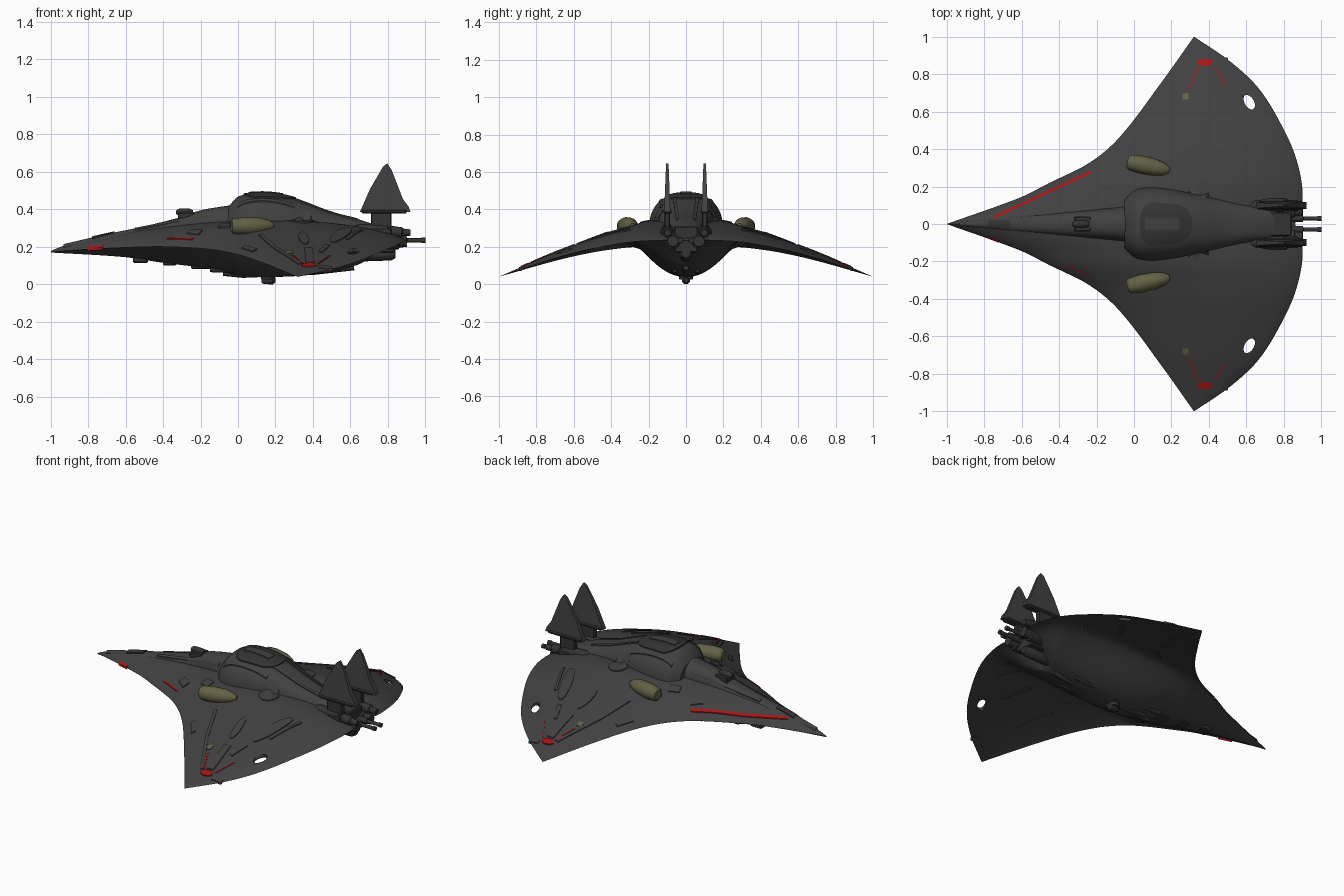
import bpy, bmesh, math
from mathutils import Vector, Matrix

if "Cube" in bpy.data.objects:
    bpy.data.objects.remove(bpy.data.objects["Cube"])

def mat(name, r, g, b):
    m = bpy.data.materials.new(name)
    m.diffuse_color = (r, g, b, 1)
    m.use_nodes = True
    m.node_tree.nodes["Principled BSDF"].inputs["Base Color"].default_value = m.diffuse_color
    return m

HULL = mat("hull_grey", .052, .052, .052)
DARK = mat("dark_metal", .034, .034, .035)
OLIVE = mat("olive", .125, .12, .06)
RED = mat("red", .36, .008, .008)

def curve(*p):
    """Smooth interpolation through (x, value) points."""
    def slope(i):
        a, b = p[max(i - 1, 0)], p[min(i + 1, len(p) - 1)]
        return (b[1] - a[1]) / (b[0] - a[0])
    def f(x):
        x = min(max(x, p[0][0]), p[-1][0])
        i = next(k for k in range(len(p) - 1) if x <= p[k + 1][0])
        h = p[i + 1][0] - p[i][0]
        t = (x - p[i][0]) / h
        return ((2*t**3 - 3*t*t + 1) * p[i][1] + (t**3 - 2*t*t + t) * h * slope(i)
                + (3*t*t - 2*t**3) * p[i + 1][1] + (t**3 - t*t) * h * slope(i + 1))
    return f

# Planform, edge heights and thickness as functions of span; keel as a function of x
LEAD = ((0, -1), (.14, -.61), (.215, -.46), (.325, -.24), (.46, -.08), (.74, .135), (1, .32))
x_lead = curve(*LEAD)
half_width = curve(*[(b, a) for a, b in LEAD])
x_trail = curve((0, .86), (.14, .9), (.35, .865), (.55, .775), (.73, .66), (.87, .51), (1, .32))
z_lead = curve((0, .175), (.13, .195), (.26, .2), (.47, .175), (.68, .13), (1, .04))
z_trail = curve((0, .235), (.13, .235), (.3, .225), (.5, .19), (.7, .14), (.85, .09), (1, .04))
thick = curve((0, .135), (.2, .12), (.3, .1), (.4, .085), (.5, .066), (.6, .05), (.8, .025), (1, 0))
keel = curve((-1, .17), (-.6, .145), (-.4, .115), (-.2, .09), (0, .05), (.1, .04), (.33, .045),
             (.5, .07), (.7, .12), (.8, .15), (.9, .225))

def wing_z(x, y, under=False):
    y = min(abs(y), 1)
    a, b = x_lead(y), x_trail(y)
    u = min(max((x - a) / max(b - a, 1e-6), 0), 1)
    edge = z_lead(y) * (1 - u) + z_trail(y) * u
    bump = thick(y) * (4 * u * (1 - u)) ** .8
    if not under:
        return edge + bump
    w = max(min(half_width(x) if x < .3 else 1, .32), 1e-4)
    g = max(1 - min(y / w, 1) ** 2.2, 0) ** 1.5 * min(1, (1 - u) * 8)
    low = edge + bump * .35
    return low + (min(keel(x), edge) - low) * g

# Raised bodies on the centreline: (x range, half width, top height)
BODIES = {
    "nose_spine": (-.93, -.02, curve((-.93, .012), (-.7, .035), (-.5, .05), (-.3, .068), (-.02, .095)),
                   curve((-.93, .215), (-.7, .268), (-.5, .31), (-.3, .36), (-.2, .395), (-.02, .425))),
    "cockpit_hump": (-.05, .82, curve((-.05, .13), (0, .178), (.08, .195), (.2, .185), (.35, .155), (.6, .1), (.82, .08)),
                     curve((-.05, .415), (0, .468), (.1, .485), (.2, .481), (.3, .46), (.5, .385), (.65, .345), (.82, .285))),
}

def body_z(key, x, y):
    x0, x1, w, top = BODIES[key]
    if not x0 <= x <= x1 or abs(y) > w(x) + 1e-6:
        return -1
    base = wing_z(x, w(x)) - .012
    return base + (top(x) - base) * max(1 - (abs(y) / w(x)) ** 2.5, 0) ** .5

def surf(x, y):
    return max(wing_z(x, y), *(body_z(k, x, y) for k in BODIES))

def finish(bm, name, m, angle=30):
    bmesh.ops.remove_doubles(bm, verts=bm.verts, dist=1e-5)
    bmesh.ops.recalc_face_normals(bm, faces=bm.faces)
    me = bpy.data.meshes.new(name)
    bm.to_mesh(me)
    bm.free()
    me.materials.append(m)
    ob = bpy.data.objects.new(name, me)
    bpy.context.collection.objects.link(ob)
    bpy.ops.object.select_all(action='DESELECT')
    ob.select_set(True)
    bpy.context.view_layer.objects.active = ob
    bpy.ops.object.shade_smooth_by_angle(angle=math.radians(angle))
    return ob

def skin(bm, rows, loop=False, caps=False):
    vs = [[bm.verts.new(p) for p in r] for r in rows]
    n = len(vs[0])
    for a, b in zip(vs, vs[1:]):
        for j in range(n if loop else n - 1):
            k = (j + 1) % n
            bm.faces.new((a[j], a[k], b[k], b[j]))
    if caps:
        bm.faces.new(vs[0])
        bm.faces.new(vs[-1])

def box(name, x0, x1, y0, y1, z0, z1, m=DARK):
    bm = bmesh.new()
    bmesh.ops.create_cube(bm, size=1, matrix=Matrix.Translation(((x0+x1)/2, (y0+y1)/2, (z0+z1)/2))
                          @ Matrix.Diagonal((x1-x0, y1-y0, z1-z0, 1)))
    bmesh.ops.bevel(bm, geom=bm.edges[:], offset=.006, segments=1, affect='EDGES')
    return finish(bm, name, m)

def tube(name, a, b, radii, m=DARK, n=16):
    """Turned body along a-b; radii = (fraction, radius)."""
    a, b = Vector(a), Vector(b)
    q = (b - a).to_track_quat('Z', 'Y')
    bm = bmesh.new()
    skin(bm, [[a + (b - a) * t + q @ Vector((r * math.cos(i * math.tau / n), r * math.sin(i * math.tau / n), 0))
               for i in range(n)] for t, r in radii], True, True)
    return finish(bm, name, m)

def plate(name, a, b, w, m=HULL, h=.006, n=14, c=4, z=surf):
    """Thin panel that follows the skin from a to b; w is half width or a function of 0..1."""
    a, b = Vector(a), Vector(b)
    side = Vector((-(b - a).y, (b - a).x)).normalized()
    rows = []
    for i in range(n + 1):
        t = (1 - math.cos(math.pi * i / n)) / 2
        ww = w(t) if callable(w) else w
        pts = [a + (b - a) * t + side * ww * (2 * j / c - 1) for j in range(c + 1)]
        rows.append([(p.x, p.y, z(p.x, p.y) + h) for p in pts]
                    + [(p.x, p.y, z(p.x, p.y) - .008) for p in reversed(pts)])
    bm = bmesh.new()
    skin(bm, rows, True, True)
    return finish(bm, name, m)

oval = lambda r: (lambda t: max(r * math.sqrt(max(1 - (2*t - 1)**2, 0)), 1e-3))

# Flying-wing hull
bm = bmesh.new()
N, U = 44, 56
spans = [math.copysign(abs(i / N) ** 1.25, i) for i in range(-N, N + 1)]
for under in (False, True):
    rows = []
    for y in spans:
        a, b = x_lead(abs(y)), x_trail(abs(y))
        xs = [a + (b - a) * (1 - math.cos(math.pi * k / U)) / 2 for k in range(U + 1)]
        rows.append([(x, y, z_lead(abs(y)) if k == 0 else wing_z(x, y, under)) for k, x in enumerate(xs)])
    skin(bm, rows)
bmesh.ops.dissolve_degenerate(bm, edges=bm.edges[:], dist=1e-5)
hull = finish(bm, "wing_hull", HULL)

# Openings through the trailing part of the wings
for s in (1, -1):
    cut = tube("wing_opening_cutter", (.615, .65*s, -.2), (.615, .65*s, .6), ((0, .03), (1, .03)))
    for v in cut.data.vertices:
        dx, dy = v.co.x - .615, (v.co.y - .65*s) * s
        v.co.x, v.co.y = .615 + .75*dx - .7*dy, (.65 + .75*dx*.5 + 1.25*dy) * s
    cut.hide_render = True
    cut.hide_set(True)
    mod = hull.modifiers.new("opening", 'BOOLEAN')
    mod.operation, mod.object, mod.solver = 'DIFFERENCE', cut, 'EXACT'

# Nose spine and cockpit hump
for key, (x0, x1, w, top) in BODIES.items():
    bm = bmesh.new()
    rows = []
    for i in range(41):
        x = x0 + (x1 - x0) * i / 40
        ys = [-w(x) * math.cos(math.pi * j / 24) for j in range(25)]
        rows.append([(x, y, body_z(key, x, y)) for y in ys])
    skin(bm, rows, True, True)
    finish(bm, key, HULL)

# Canopy, spine rails and nose sensors
plate("canopy", (.03, 0), (.31, 0), lambda t: .115 * (1 - (2*t - 1)**4)**.5 * (1 - .25*t) + .01, DARK, .007, 20, 10)
plate("canopy_ridge", (.06, 0), (.24, 0), .03, HULL, .011)
box("sensor_block", -.32, -.23, -.04, .04, .33, .385)
tube("sensor_eye", (-.33, 0, .385), (-.24, 0, .385), ((0, .01), (.2, .02), (.8, .02), (1, .01)))
plate("nose_hatch", (-.78, 0), (-.66, 0), .022, DARK)

for s in (1, -1):
    # Olive wing pods
    tube("wing_pod", (-.035, .333*s, .31), (.19, .285*s, .312),
         ((0, .03), (.06, .041), (.3, .048), (.65, .045), (.88, .032), (1, .014)), OLIVE, 24)
    # Surface panels: start, end, half width
    for i, (a, b, w) in enumerate([((.34, .42), (.36, .585), oval(.025)), ((.5, .56), (.6, .3), oval(.035)),
            ((.375, .64), (.385, .83), .022), ((.12, .4), (.2, .6), .01), ((.2, .6), (.33, .84), .01),
            ((.44, .7), (.48, .6), .012), ((.43, .88), (.5, .875), .012), ((.29, .185), (.41, .185), oval(.06)),
            ((-.26, .2), (-.2, .24), .02), ((-.1, .2), (-.04, .22), .025), ((.03, .5), (.09, .58), .014),
            ((.66, .3), (.58, .5), .008), ((.3, .06), (.64, .045), .008), ((.0, .14), (.3, .13), .008),
            ((-.55, .03), (-.08, .075), .006)]):
        plate(f"panel_{i}", (a[0], a[1]*s), (b[0], b[1]*s), w)
    # Underside panels
    for a, b in (((.2, .5), (.3, .7)), ((.45, .4), (.55, .55)), ((.1, .35), (.2, .42)), ((.62, .3), (.7, .4))):
        plate("under_panel", (a[0], a[1]*s), (b[0], b[1]*s), .012, HULL, -.012, z=lambda x, y: wing_z(x, y, True) + .006)
    # Red and olive markings
    plate("tip_marking", (.34, .862*s), (.42, .862*s), oval(.02), RED, .007)
    plate("tip_line", (.345, .84*s), (.29, .72*s), .0035, RED, .004)
    plate("tip_line_rear", (.43, .84*s), (.49, .74*s), .003, RED, .004)
    plate("square_marking", (.26, .68*s), (.292, .68*s), .016, OLIVE, .005)
    # Tail fin: tapered plate on a strut
    fin = [(.65, .385), (.705, .51), (.775, .63), (.797, .645), (.82, .61), (.88, .455), (.91, .415), (.92, .385)]
    bm = bmesh.new()
    skin(bm, [[(x, s*.1 + d * (.017 - .04 * (z - .385)), z) for x, z in fin] for d in (-1, 1)], True, True)
    finish(bm, "tail_fin", HULL)
    box("fin_strut", .71, .82, s*.1 - .015, s*.1 + .015, .27, .4)
    box("fin_foot", .66, .9, s*.1 - .023, s*.1 + .023, .378, .398)
    # Engines and rear guns
    tube("upper_engine", (.61, .098*s, .295), (.92, .098*s, .275),
         ((0, .012), (.12, .03), (.6, .034), (.62, .028), (.85, .028), (.87, .02), (1, .018)))
    tube("lower_engine", (.68, .07*s, .225), (.9, .07*s, .23), ((0, .03), (.5, .042), (.8, .042), (.82, .033), (1, .03)))
    tube("rear_gun", (.78, .03*s, .235), (1, .03*s, .235), ((0, .018), (.55, .018), (.56, .011), (.9, .011), (.91, .014), (1, .014)))
    box("engine_cheek", .64, .82, s*.115 - .02, s*.115 + .02, .22, .3)
    # Belly rails
    tube("belly_rail", (-.15, .05*s, .08), (.5, .06*s, .075), ((0, .015), (.3, .022), (.8, .022), (1, .012)))

# Leading edge stripes
plate("stripe_left", (-.75, .035), (-.23, .277), .0075, RED, .006, 30)
plate("stripe_right_front", (-.8, -.065), (-.72, -.095), .005, RED, .005)
plate("stripe_right_rear", (-.38, -.21), (-.24, -.275), .003, RED, .005)

# Engine core and belly equipment
box("engine_core", .64, .84, -.065, .065, .17, .31)
tube("tail_pipe", (.6, 0, .15), (.84, 0, .165), ((0, .02), (.3, .032), (.9, .036), (1, .024)))
for x0, x1, z in ((-.56, -.48, .115), (-.4, -.33, .1), (-.25, -.1, .082)):
    box("belly_box", x0, x1, -.035, .035, z, z + .06)
tube("belly_keel", (-.08, 0, .06), (.62, 0, .09), ((0, .015), (.15, .03), (.7, .03), (1, .015)))
tube("turret_mount", (.16, 0, .06), (.16, 0, .025), ((0, .045), (1, .035)))
tube("turret_ball", (.125, 0, .022), (.2, 0, .022), ((0, .012), (.2, .021), (.8, .022), (1, .012)))
